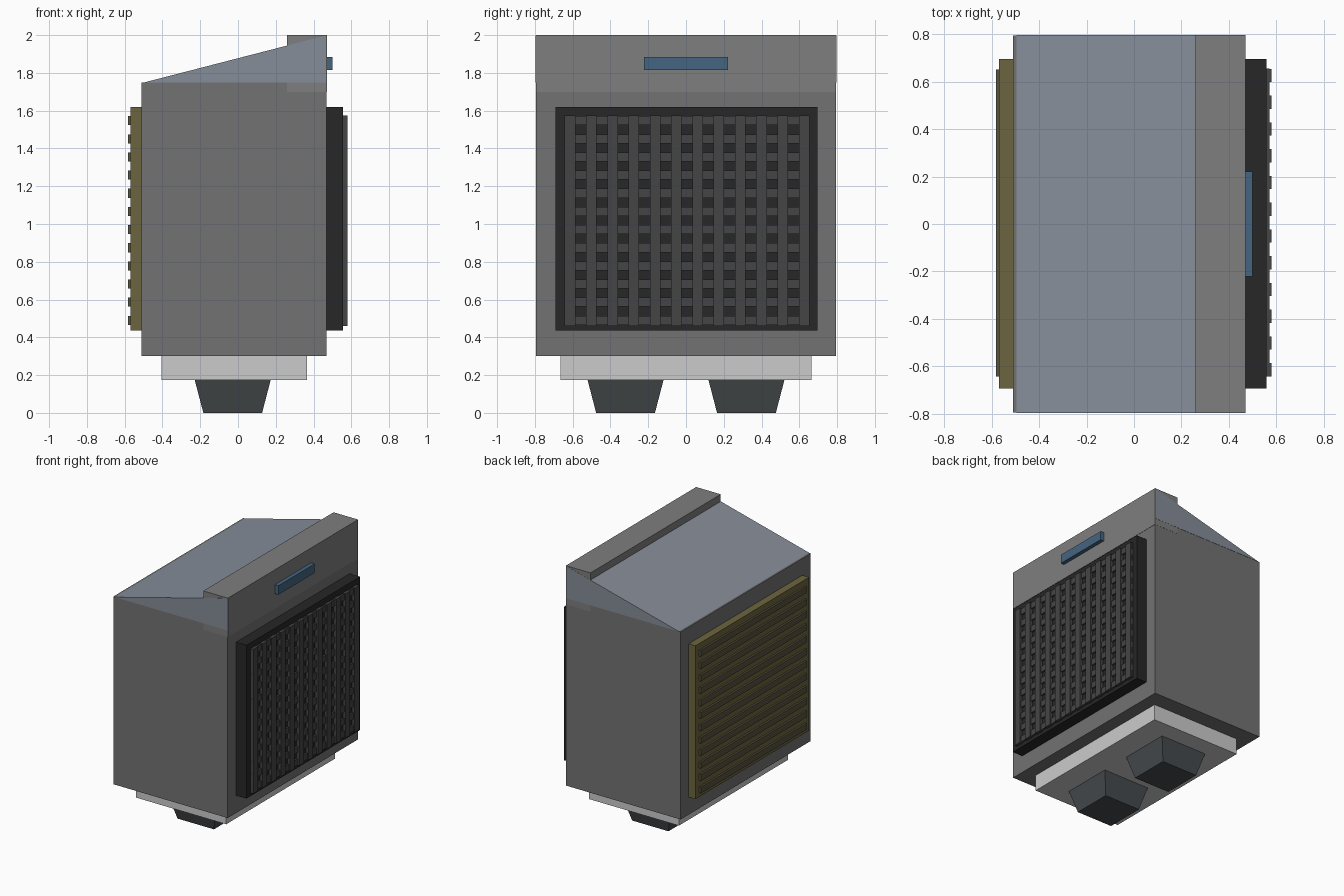
import bpy, bmesh

if "Cube" in bpy.data.objects:
    bpy.data.objects.remove(bpy.data.objects["Cube"])


def material(name, r, g, b):
    m = bpy.data.materials.new(name)
    m.diffuse_color = (r, g, b, 1)
    m.use_nodes = True
    m.node_tree.nodes["Principled BSDF"].inputs["Base Color"].default_value = m.diffuse_color
    return m


BODY = material("body_grey", 0.17, 0.17, 0.17)
CAP = material("cap_grey", 0.21, 0.21, 0.21)
ROOF = material("roof_slate", 0.24, 0.27, 0.32)
BLACK = material("frame_black", 0.02, 0.02, 0.02)
BAR = material("bar_dark", 0.06, 0.06, 0.06)
OLIVE = material("olive", 0.15, 0.13, 0.05)
SLAT = material("slat_olive", 0.10, 0.09, 0.05)
BLUE = material("handle_blue", 0.06, 0.13, 0.22)
FOOT = material("foot_dark", 0.06, 0.07, 0.075)


def finish(name, bm, mat):
    bmesh.ops.recalc_face_normals(bm, faces=bm.faces)
    me = bpy.data.meshes.new(name)
    bm.to_mesh(me)
    bm.free()
    ob = bpy.data.objects.new(name, me)
    bpy.context.collection.objects.link(ob)
    if mat:
        me.materials.append(mat)
    return ob


def add_box(bm, x, y, z):
    vs = bmesh.ops.create_cube(bm, size=1)["verts"]
    for v in vs:
        v.co = [lo + (c + 0.5) * (hi - lo) for c, (lo, hi) in zip(v.co, (x, y, z))]
    return vs


def box(name, x, y, z, mat=None):
    bm = bmesh.new()
    add_box(bm, x, y, z)
    return finish(name, bm, mat)


def bars(name, x, across, along, axis, mat, n=12, half=0.027):
    """n parallel bars; axis 'y' = vertical bars spread in y, 'z' = horizontal bars."""
    bm = bmesh.new()
    for i in range(n):
        c = across[0] + (across[1] - across[0]) * i / (n - 1)
        span = (c - half, c + half)
        add_box(bm, x, *((span, along) if axis == "y" else (along, span)))
    return finish(name, bm, mat)


# Main cabinet, sloping roof and raised cap
box("cabinet", (-0.51, 0.468), (-0.794, 0.794), (0.30, 1.75), BODY)
box("top_cap", (0.26, 0.47), (-0.795, 0.795), (1.70, 2.0), CAP)
bm = bmesh.new()
ring = [bm.verts.new((x, -0.796, z)) for x, z in ((-0.495, 1.75), (0.467, 1.75), (0.467, 1.998))]
face = bm.faces.new(ring)
new = bmesh.ops.extrude_face_region(bm, geom=[face])["geom"]
bmesh.ops.translate(bm, vec=(0, 1.592, 0), verts=[g for g in new if isinstance(g, bmesh.types.BMVert)])
finish("sloped_roof", bm, ROOF)

# Handle strip
box("handle", (0.46, 0.50), (-0.222, 0.222), (1.815, 1.885), BLUE)

# Right side lattice
box("lattice_panel", (0.46, 0.557), (-0.692, 0.695), (0.435, 1.62), BLACK)
bars("lattice_horizontal", (0.55, 0.57), (0.49, 1.547), (-0.643, 0.655), "z", BAR, half=0.024)
bars("lattice_vertical", (0.55, 0.58), (-0.614, 0.625), (0.46, 1.575), "y", BAR, half=0.028)

# Left side louvre
box("louvre_panel", (-0.568, -0.50), (-0.692, 0.695), (0.435, 1.62), OLIVE)
bars("louvre_slats", (-0.582, -0.56), (0.49, 1.547), (-0.643, 0.65), "z", SLAT, half=0.024)

# Base plate and tapered feet
box("base_plate", (-0.405, 0.365), (-0.665, 0.665), (0.175, 0.305))
for label, y in (("front", -0.32), ("back", 0.32)):
    bm = bmesh.new()
    cx = -0.028
    for v in add_box(bm, (cx - 0.202, cx + 0.202), (y - 0.202, y + 0.202), (0, 0.178)):
        if v.co.z < 0.1:
            v.co.x = cx + (v.co.x - cx) * 0.77
            v.co.y = y + (v.co.y - y) * 0.77
    finish(label + "_foot", bm, FOOT)
